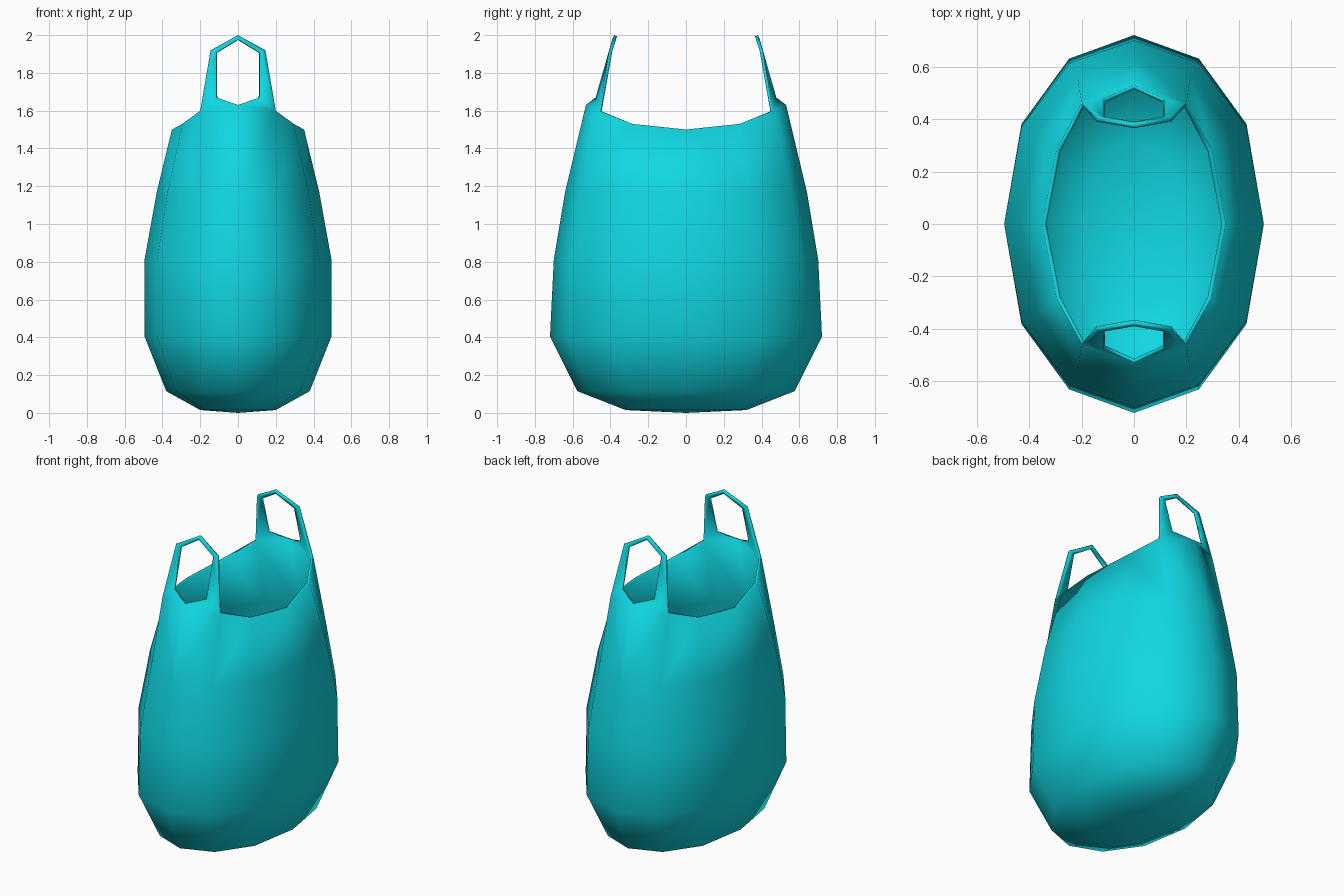
import bpy, bmesh

if "Cube" in bpy.data.objects:
    bpy.data.objects.remove(bpy.data.objects["Cube"])

# Body rings of the right front quarter: (half width x, half depth y, height z)
RINGS = [(0.20, 0.32, 0.015), (0.38, 0.575, 0.115), (0.495, 0.72, 0.405),
         (0.495, 0.70, 0.81), (0.43, 0.64, 1.17)]
# 12-sided cross-section: four meridians per quarter
SECTION = [(0.0, 1.0), (0.5, 0.875), (0.866, 0.53), (1.0, 0.0)]
# Scooped rim, highest at the handles
RIM = [(0.0, 0.53, 1.63), (0.20, 0.46, 1.60), (0.295, 0.285, 1.53), (0.35, 0.0, 1.50)]
# Handle loop: hole edge and outer edge
HOLE = [(0.115, 0.478, 1.67), (0.115, 0.41, 1.91), (0.0, 0.39, 1.98)]
OUTER = [(0.145, 0.405, 1.92), (0.0, 0.38, 2.0)]

bm = bmesh.new()


def add(points):
    return [bm.verts.new((x, -y, z)) for x, y, z in points]


# Bag walls
rows = [add([(w * sx, d * sy, z) for sx, sy in SECTION]) for w, d, z in RINGS]
rows.append(add(RIM))
for low, high in zip(rows, rows[1:]):
    for k in range(3):
        bm.faces.new((low[k], low[k + 1], high[k + 1], high[k]))

# Bottom
pole = bm.verts.new((0, 0, 0))
for k in range(3):
    bm.faces.new((pole, rows[0][k + 1], rows[0][k]))

# Half of one handle
mid, corner = rows[-1][0], rows[-1][1]
h1, h2, h3 = add(HOLE)
o2, o3 = add(OUTER)
for face in ((mid, corner, h1), (corner, o2, h2, h1), (o2, o3, h3, h2)):
    bm.faces.new(face)

for f in bm.faces:
    f.smooth = True

mesh = bpy.data.meshes.new("shopping_bag")
bm.to_mesh(mesh)
bm.free()
bag = bpy.data.objects.new("shopping_bag", mesh)
bpy.context.collection.objects.link(bag)

# Mirror the quarter both ways, then give the film its thickness
mirror = bag.modifiers.new("mirror", 'MIRROR')
mirror.use_axis = (True, True, False)
mirror.use_clip = True
mirror.merge_threshold = 0.001
solid = bag.modifiers.new("thickness", 'SOLIDIFY')
solid.thickness = 0.016
solid.offset = -1

mat = bpy.data.materials.new("teal_plastic")
mat.diffuse_color = (0.005, 0.68, 0.76, 1)
mat.use_nodes = True
mat.node_tree.nodes["Principled BSDF"].inputs["Base Color"].default_value = mat.diffuse_color
mesh.materials.append(mat)
